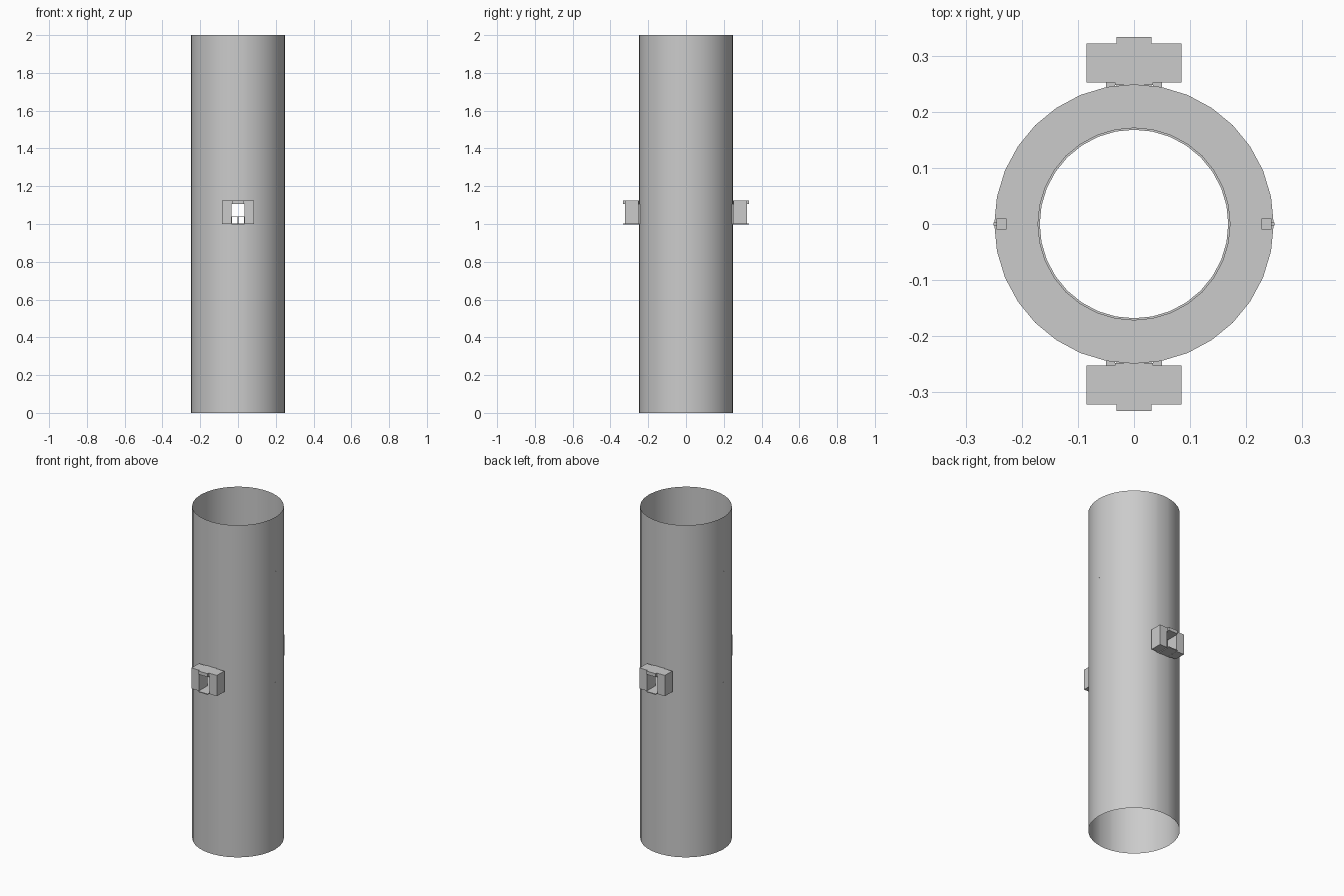
import bpy, bmesh, math
from mathutils import Vector

cube = bpy.data.objects.get("Cube")
if cube:
    bpy.data.objects.remove(cube, do_unlink=True)

grey = bpy.data.materials.new("concrete_grey")
grey.use_nodes = True
grey.diffuse_color = (0.6, 0.6, 0.6, 1)
grey.node_tree.nodes["Principled BSDF"].inputs["Base Color"].default_value = (0.6, 0.6, 0.6, 1)

SIDES, R, INNER, LEVEL = 32, 0.25, 0.17, 1 / 6
DOOR_W, DOOR_Z, DOOR_TOP = 0.034, 1.0, 1.105


def finish(name, bm, smooth=False):
    mesh = bpy.data.meshes.new(name)
    bm.to_mesh(mesh)
    bm.free()
    mesh.materials.append(grey)
    obj = bpy.data.objects.new(name, mesh)
    bpy.context.collection.objects.link(obj)
    if smooth:
        bpy.ops.object.select_all(action='DESELECT')
        obj.select_set(True)
        bpy.context.view_layer.objects.active = obj
        bpy.ops.object.shade_smooth_by_angle(angle=math.radians(30))
    return obj


def add_box(bm, lo, hi):
    lo, hi = Vector(lo), Vector(hi)
    verts = bmesh.ops.create_cube(bm, size=1)["verts"]
    bmesh.ops.scale(bm, vec=hi - lo, verts=verts)
    bmesh.ops.translate(bm, vec=(lo + hi) / 2, verts=verts)


def add_lathe(bm, profile, closed=True):
    # Revolve (radius, height) points about the vertical axis
    rings = []
    for r, z in profile:
        rings.append([bm.verts.new((r * math.cos(a), r * math.sin(a), z))
                      for a in (math.tau * i / SIDES for i in range(SIDES))])
    pairs = list(zip(rings, rings[1:]))
    if closed:
        pairs.append((rings[-1], rings[0]))
    for low, high in pairs:
        for i in range(SIDES):
            j = (i + 1) % SIDES
            bm.faces.new((low[i], low[j], high[j], high[i]))


# Outer wall: a thin open tube with a doorway at the front and back
bm = bmesh.new()
add_lathe(bm, [(R, 0), (R, 2)], closed=False)
for co, no in (((DOOR_W, 0, 0), (1, 0, 0)), ((-DOOR_W, 0, 0), (1, 0, 0)),
               ((0, 0, DOOR_Z), (0, 0, 1)), ((0, 0, DOOR_TOP), (0, 0, 1))):
    near = [f for f in bm.faces if abs(f.calc_center_median().x) < 0.06]
    geom = near + list({e for f in near for e in f.edges}) + list({v for f in near for v in f.verts})
    bmesh.ops.bisect_plane(bm, geom=geom, plane_co=co, plane_no=no)
hole = [f for f in bm.faces if abs(f.calc_center_median().x) < DOOR_W
        and DOOR_Z < f.calc_center_median().z < DOOR_TOP]
bmesh.ops.delete(bm, geom=hole, context='FACES')
finish("outer_wall", bm, smooth=True)

# Ring walkways, their railings and the small wall boxes on each level
floors, rails, boxes = bmesh.new(), bmesh.new(), bmesh.new()
for level in range(2, 11):
    z = level * LEVEL
    add_lathe(floors, [(INNER, z - 0.008), (R - 0.001, z - 0.008), (R - 0.001, z), (INNER, z)])
    add_lathe(rails, [(0.168, z + 0.037), (0.172, z + 0.037), (0.172, z + 0.041), (0.168, z + 0.041)])
    for i in range(SIDES):
        a = math.tau * i / SIDES
        x, y = INNER * math.cos(a), INNER * math.sin(a)
        add_box(rails, (x - 0.0015, y - 0.0015, z), (x + 0.0015, y + 0.0015, z + 0.038))
    for s in (-1, 1):
        add_box(boxes, (s * 0.236 - 0.009, -0.01, z), (s * 0.236 + 0.009, 0.01, z + 0.03))
        add_box(boxes, (s * 0.246 - 0.004, -0.003, z), (s * 0.246 + 0.004, 0.003, z + 0.006))
finish("ring_walkways", floors, smooth=True)
finish("walkway_railings", rails)
finish("wall_boxes", boxes)

# Door housings outside the front and back openings
for side, name in ((-1, "front_door_housing"), (1, "back_door_housing")):
    bm = bmesh.new()

    def block(x0, x1, d0, d1, z0, z1):
        y0, y1 = sorted((side * d0, side * d1))
        add_box(bm, (x0, y0, z0), (x1, y1, z1))

    for s in (-1, 1):
        x0, x1 = sorted((s * DOOR_W, s * 0.085))
        block(x0, x1, 0.252, 0.322, DOOR_Z, 1.125)
        # Liner joining the jamb to the tube
        x0, x1 = sorted((s * DOOR_W, s * 0.05))
        block(x0, x1, 0.242, 0.258, DOOR_Z, DOOR_TOP)
    block(-DOOR_W, DOOR_W, 0.248, 0.322, DOOR_TOP, 1.125)
    # Threshold and lintel trim
    block(-0.031, 0.031, 0.245, 0.333, DOOR_Z - 0.002, DOOR_Z + 0.003)
    block(-0.031, 0.031, 0.322, 0.333, DOOR_TOP, 1.125)
    finish(name, bm)
